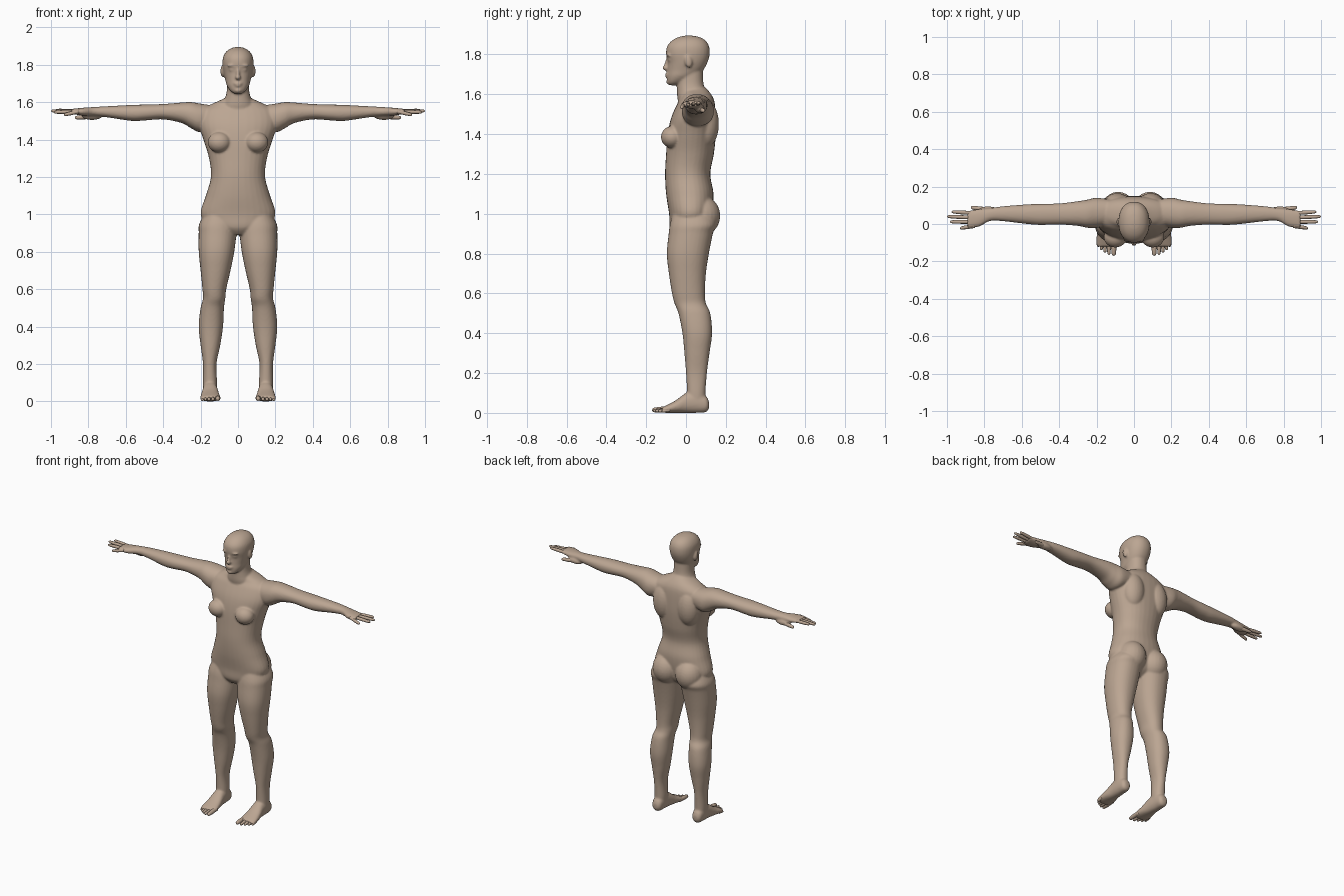
import bpy, bmesh, math
from mathutils import Matrix, Vector

cube = bpy.data.objects.get("Cube")
if cube:
    bpy.data.objects.remove(cube, do_unlink=True)

skin = bpy.data.materials.new("warm_tan_skin")
skin.use_nodes = True
SKIN_COLOUR = (0.50, 0.38, 0.29, 1)
skin.diffuse_color = SKIN_COLOUR
skin.node_tree.nodes["Principled BSDF"].inputs["Base Color"].default_value = SKIN_COLOUR


def spline(rows, steps):
    """Smoothly fill in sections between the given ones."""
    out = []
    last = len(rows) - 1
    for i in range(last):
        a, b, c, d = (rows[max(0, min(last, i + k))] for k in (-1, 0, 1, 2))
        for s in range(steps):
            t = s / steps
            out.append([q + t * (r - p) / 2
                        + t * t * (2 * p - 5 * q + 4 * r - s4) / 2
                        + t ** 3 * (3 * q - p - 3 * r + s4) / 2
                        for p, q, r, s4 in zip(a, b, c, d)])
    out.append(list(rows[-1]))
    return out


def loft(bm, axis, rows, side=1, sides=32, power=2.2, steps=6):
    """Rounded sections (position, low u, high u, low v, high v) along an axis."""
    rings = []
    for t, u0, u1, v0, v1 in spline(rows, steps):
        ring = []
        for k in range(sides):
            a = math.tau * k / sides
            c, s = math.cos(a), math.sin(a)
            u = (u0 + u1) / 2 + (u1 - u0) / 2 * math.copysign(abs(c) ** (2 / power), c)
            v = (v0 + v1) / 2 + (v1 - v0) / 2 * math.copysign(abs(s) ** (2 / power), s)
            x, y, z = {"X": (t, u, v), "Y": (u, t, v), "Z": (u, v, t)}[axis]
            ring.append(bm.verts.new((x * side, y, z)))
        rings.append(ring)
    for low, high in zip(rings, rings[1:]):
        for k in range(sides):
            n = (k + 1) % sides
            bm.faces.new((low[k], low[n], high[n], high[k]))
    bm.faces.new(rings[0])
    bm.faces.new(rings[-1])


def blob(bm, centre, radii, side=1, tilt=0):
    x, y, z = centre
    matrix = (Matrix.Translation((x * side, y, z)) @ Matrix.Rotation(tilt, 4, "X")
              @ Matrix.Diagonal((*radii, 1)))
    bmesh.ops.create_uvsphere(bm, u_segments=24, v_segments=16, radius=1, matrix=matrix)


def digit(bm, axis, start, end, radius, side):
    """A finger or toe: a tapered tube with a rounded tip."""
    start, end = Vector(start), Vector(end)
    index = "XYZ".index(axis)
    rows = []
    for f, scale in ((0, 1), (.3, .95), (.5, 1), (.75, .9), (.92, .75), (.98, .45), (1, .1)):
        p = start.lerp(end, f)
        u, v = [p[k] for k in range(3) if k != index]
        r = radius * scale
        rows.append((p[index], u - r, u + r, v - r, v + r))
    loft(bm, axis, rows, side, sides=12, power=2, steps=2)


def finish(bm, name, fuse=False):
    bmesh.ops.recalc_face_normals(bm, faces=bm.faces)
    mesh = bpy.data.meshes.new(name)
    bm.to_mesh(mesh)
    bm.free()
    mesh.materials.append(skin)
    mesh.shade_smooth()
    obj = bpy.data.objects.new(name, mesh)
    bpy.context.collection.objects.link(obj)
    if fuse:
        remesh = obj.modifiers.new("fuse", "REMESH")
        remesh.mode = "VOXEL"
        remesh.voxel_size = .006
        remesh.use_smooth_shade = True
        soften = obj.modifiers.new("soften", "SMOOTH")
        soften.factor = .5
        soften.iterations = 6
    return obj


def centred(rows):
    return [(z, -half, half, front, back) for z, half, front, back in rows]


body = bmesh.new()

# Torso, neck and head
loft(body, "Z", centred([
    (.89, .05, -.05, .06), (.93, .15, -.08, .11), (1, .2, -.085, .13),
    (1.1, .172, -.1, .138), (1.2, .145, -.105, .122), (1.3, .155, -.1, .14),
    (1.4, .185, -.092, .15), (1.48, .21, -.075, .15), (1.55, .2, -.045, .145),
    (1.585, .15, -.025, .135), (1.615, .085, -.02, .115), (1.64, .04, 0, .09)]))
loft(body, "Z", centred([
    (1.52, .09, -.03, .12), (1.58, .085, -.043, .11), (1.62, .07, -.045, .097),
    (1.66, .06, -.045, .087), (1.74, .057, -.04, .085)]))
loft(body, "Z", centred([
    (1.645, .018, -.085, -.05), (1.66, .04, -.093, -.01), (1.69, .06, -.095, .045),
    (1.72, .068, -.093, .085), (1.76, .078, -.092, .108), (1.8, .083, -.1, .119),
    (1.84, .08, -.095, .116), (1.87, .063, -.07, .098), (1.888, .037, -.035, .065),
    (1.895, .01, 0, .025)]))

# Nose, lips and chin
blob(body, (0, -.1, 1.733), (.015, .019, .014))
blob(body, (0, -.093, 1.755), (.009, .015, .032), tilt=-.2)
blob(body, (0, -.094, 1.7), (.024, .011, .007))
blob(body, (0, -.093, 1.689), (.02, .011, .007))
blob(body, (0, -.085, 1.663), (.02, .015, .014))

for side in (-1, 1):
    # Brow, eyelid and ear
    blob(body, (.032, -.083, 1.795), (.026, .016, .007), side)
    blob(body, (.032, -.078, 1.773), (.016, .013, .009), side)
    blob(body, (.083, .012, 1.765), (.011, .019, .032), side, .2)
    # Chest, shoulder blade and buttock
    blob(body, (.1, -.07, 1.385), (.062, .056, .055), side)
    blob(body, (.09, .1, 1.45), (.075, .065, .12), side)
    blob(body, (.085, .08, .99), (.09, .092, .1), side)
    # Arm and palm
    loft(body, "X", [
        (.12, 0, .13, 1.47, 1.58), (.2, -.02, .14, 1.44, 1.592),
        (.25, -.02, .13, 1.46, 1.6), (.3, -.01, .122, 1.488, 1.598),
        (.4, -.003, .11, 1.508, 1.59), (.5, -.005, .108, 1.502, 1.587),
        (.57, 0, .105, 1.5, 1.585), (.7, .015, .095, 1.519, 1.578),
        (.77, .016, .085, 1.526, 1.574), (.83, -.015, .08, 1.528, 1.57),
        (.89, -.021, .07, 1.538, 1.564)], side)
    blob(body, (.78, .07, 1.525), (.055, .025, .02), side)
    # Leg
    loft(body, "Z", [
        (1.02, .02, .17, -.06, .12), (.95, .006, .207, -.08, .15),
        (.9, .008, .21, -.087, .135), (.8, .02, .21, -.096, .115),
        (.7, .04, .2, -.086, .1), (.6, .063, .19, -.07, .095),
        (.55, .068, .187, -.058, .1), (.5, .075, .2, -.038, .122),
        (.4, .08, .21, -.018, .131), (.3, .095, .2, -.008, .118),
        (.2, .115, .187, 0, .105), (.1, .112, .187, .005, .098),
        (.04, .115, .185, 0, .1)], side)
    # Foot
    loft(body, "Y", [
        (.116, .135, .165, .025, .055), (.1, .118, .182, .004, .085),
        (.05, .112, .187, 0, .11), (0, .107, .19, 0, .1),
        (-.05, .099, .198, 0, .064), (-.1, .093, .203, 0, .038),
        (-.12, .1, .198, .004, .028)], side)

body_object = finish(body, "body", fuse=True)
bpy.context.view_layer.objects.active = body_object
body_object.select_set(True)
for modifier in list(body_object.modifiers):
    bpy.ops.object.modifier_apply(modifier=modifier.name)

for side, word in ((-1, "right"), (1, "left")):
    # Fingers and thumb
    hand = bmesh.new()
    for y, tip in ((.058, (.975, .065, 1.557)), (.034, (1, .04, 1.553)),
                   (.011, (.985, .012, 1.546)), (-.011, (.93, -.022, 1.532))):
        digit(hand, "X", (.85, y, 1.55), tip, .0105, side)
    digit(hand, "X", (.76, .073, 1.525), (.872, .088, 1.517), .0125, side)
    finish(hand, word + "_fingers")
    # Toes
    foot = bmesh.new()
    for x, tip, radius in ((.108, -.17, .014), (.134, -.165, .0105), (.155, -.153, .01),
                           (.174, -.139, .0095), (.191, -.122, .009)):
        digit(foot, "Y", (x, -.08, radius + .006), (x, tip, radius), radius, side)
    finish(foot, word + "_toes")
